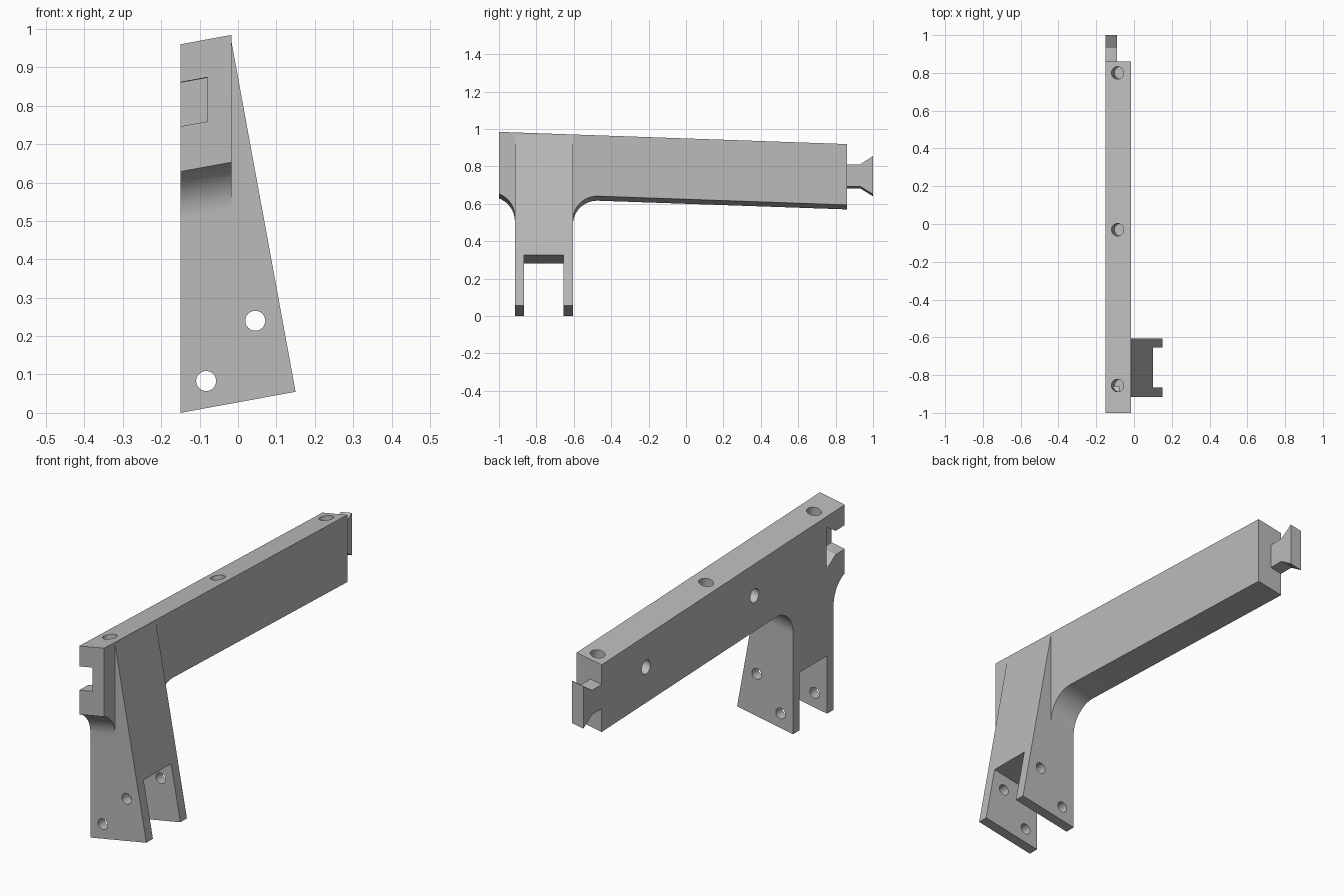
import bpy, bmesh, math
from mathutils import Vector

if "Cube" in bpy.data.objects:
    bpy.data.objects.remove(bpy.data.objects["Cube"])

SHEAR = 0.183          # rise in z per unit x, measured from the left side
X0, X1 = -0.15, -0.017  # beam sides

grey = bpy.data.materials.new("grey")
grey.diffuse_color = (0.5, 0.5, 0.5, 1)
grey.use_nodes = True
grey.node_tree.nodes["Principled BSDF"].inputs["Base Color"].default_value = grey.diffuse_color


def prism(name, pts, step):
    """Closed solid from a ring of points extruded by a vector."""
    bm = bmesh.new()
    face = bm.faces.new([bm.verts.new(p) for p in pts])
    new = bmesh.ops.extrude_face_region(bm, geom=[face])["geom"]
    bmesh.ops.translate(bm, vec=step, verts=[v for v in new if isinstance(v, bmesh.types.BMVert)])
    bmesh.ops.recalc_face_normals(bm, faces=bm.faces)
    mesh = bpy.data.meshes.new(name)
    bm.to_mesh(mesh)
    bm.free()
    mesh.materials.append(grey)
    ob = bpy.data.objects.new(name, mesh)
    bpy.context.collection.objects.link(ob)
    return ob


def side_prism(name, yz, xa, xb):
    """Profile given in y, z at the left side, sheared along x."""
    pts = [(xa, y, z + SHEAR * (xa - X0)) for y, z in yz]
    return prism(name, pts, (xb - xa, 0, SHEAR * (xb - xa)))


def drill(name, start, axis, radius, depth):
    """Round cutter that begins slightly outside the surface."""
    axis = Vector(axis).normalized()
    u = axis.orthogonal().normalized()
    v = axis.cross(u)
    base = Vector(start) - axis * 0.04
    ring = [base + radius * (math.cos(a) * u + math.sin(a) * v)
            for a in (2 * math.pi * i / 32 for i in range(32))]
    return prism(name, ring, axis * (depth + 0.04))


def combine(ob, other, op):
    mod = ob.modifiers.new(op, 'BOOLEAN')
    mod.operation, mod.object, mod.solver = op, other, 'EXACT'
    bpy.context.view_layer.objects.active = ob
    bpy.ops.object.modifier_apply(modifier=mod.name)
    bpy.data.objects.remove(other)


def top(y):
    return 0.895 + 0.035 * (0.86 - y)


def under(y):
    return top(y) - 0.325


# Beam with curved shoulders running into the leg
R = 0.13
profile = [(-1, top(-1)), (0.86, top(0.86)), (0.86, under(0.86))]
cy = -0.605 + R
for i in range(13):
    a = math.pi / 2 * (1 + i / 12)
    profile.append((cy + R * math.cos(a), under(cy) - R + R * math.sin(a)))
profile += [(-0.605, 0.42), (-0.915, 0.42)]
cy = -0.915 - R
a_end = math.acos((-1 - cy) / R)
for i in range(11):
    a = a_end * i / 10
    profile.append((cy + R * math.cos(a), under(cy) - R + R * math.sin(a)))
bracket = side_prism("bracket_arm", profile, X0, X1)

# Tapered leg
leg = prism("leg", [(X0, -0.915, 0), (0.15, -0.915, 0.055),
                    (X1, -0.915, 0.967), (X0, -0.915, 0.9)], (0, 0.31, 0))
combine(bracket, leg, 'UNION')

# Slot that splits the leg into two prongs
slot = side_prism("slot", [(-0.865, -0.2), (-0.655, -0.2), (-0.655, 0.28), (-0.865, 0.28)], -0.25, 0.25)
combine(bracket, slot, 'DIFFERENCE')

# Dovetail socket at the front end
socket = side_prism("socket", [(-1.05, 0.747), (-0.93, 0.745), (-0.86, 0.70),
                               (-0.86, 0.905), (-0.93, 0.86), (-1.05, 0.862)], -0.22, -0.08)
combine(bracket, socket, 'DIFFERENCE')

# Blind holes in the top, blind holes in the left side, bolt holes through the prongs
xh = -0.087
for y in (-0.855, -0.03, 0.80):
    combine(bracket, drill("top_hole", (xh, y, top(y) + SHEAR * (xh - X0)),
                           (SHEAR, 0, -1), 0.033, 0.09), 'DIFFERENCE')
for y in (-0.31, 0.52):
    combine(bracket, drill("side_hole", (X0, y, top(y) - 0.153), (1, 0, SHEAR), 0.033, 0.08), 'DIFFERENCE')
for x, z in ((0.045, 0.24), (-0.083, 0.083)):
    combine(bracket, drill("bolt_hole", (x, -0.95, z), (0, 1, 0), 0.026, 0.4), 'DIFFERENCE')

# Dovetail tongue at the back end
tongue = side_prism("dovetail_tongue", [(0.86, 0.682), (0.932, 0.682), (1.0, 0.64),
                                        (1.0, 0.845), (0.932, 0.80), (0.86, 0.80)], X0, -0.09)

# Smooth the curved walls only
for ob in (bracket, tongue):
    bpy.ops.object.select_all(action='DESELECT')
    ob.select_set(True)
    bpy.context.view_layer.objects.active = ob
    bpy.ops.object.shade_smooth_by_angle(angle=math.radians(25))
